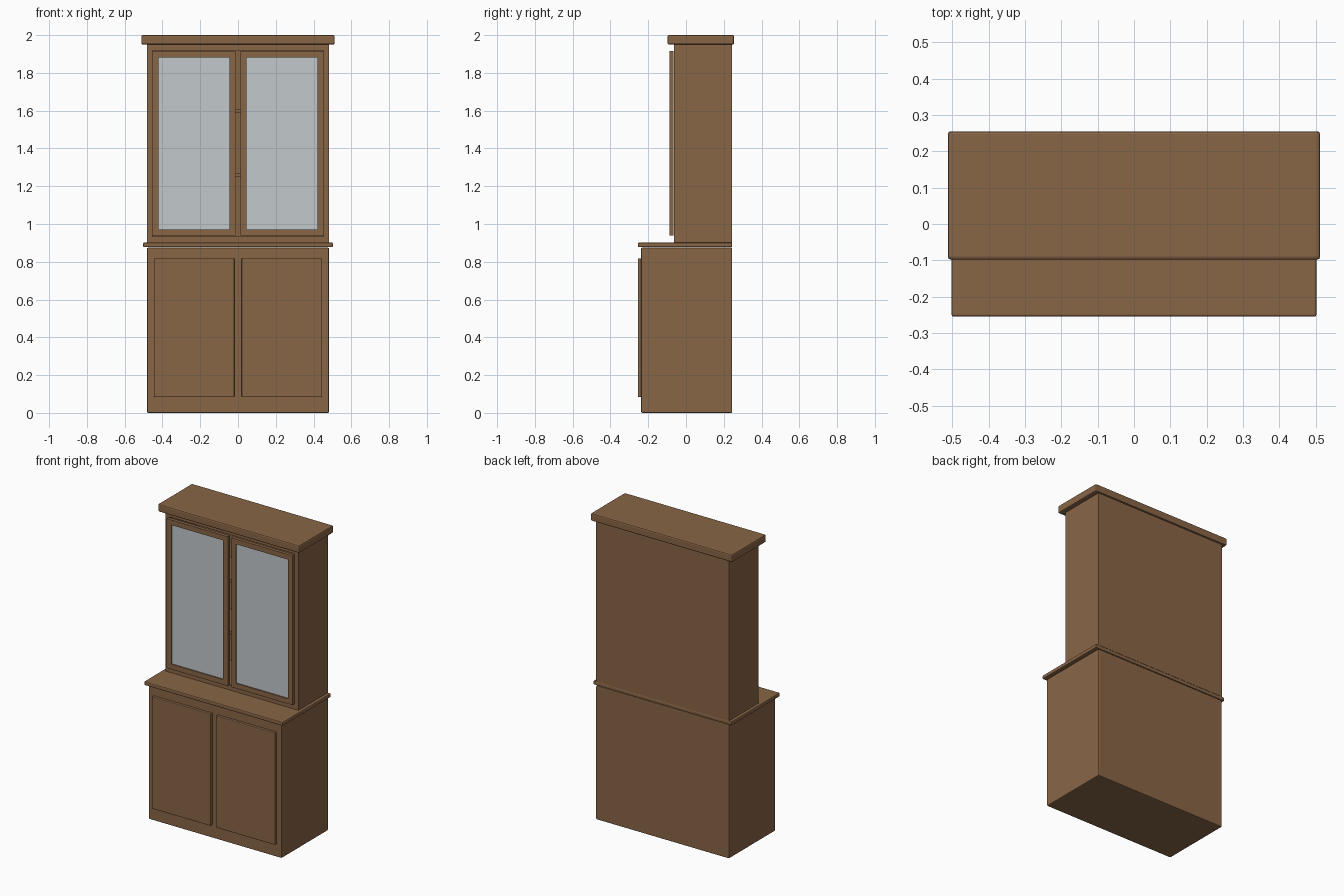
import bpy
import bmesh
from mathutils import Vector

if "Cube" in bpy.data.objects:
    bpy.data.objects.remove(bpy.data.objects["Cube"], do_unlink=True)


def make_material(name, color):
    mat = bpy.data.materials.new(name)
    mat.use_nodes = True
    mat.diffuse_color = color
    mat.node_tree.nodes["Principled BSDF"].inputs["Base Color"].default_value = color
    return mat


wood = make_material("warm brown wood", (0.25, 0.132, 0.062, 1))
glass = make_material("pale grey glass", (0.54, 0.58, 0.60, 1))


def box(name, xs, ys, zs, mat=wood, bevel=0.0):
    """Box spanning the given ranges, with optional softened edges."""
    low, high = (Vector(p) for p in zip(xs, ys, zs))
    bm = bmesh.new()
    bmesh.ops.create_cube(bm, size=1)
    bmesh.ops.scale(bm, vec=high - low, verts=bm.verts)
    bmesh.ops.translate(bm, vec=(low + high) / 2, verts=bm.verts)
    mesh = bpy.data.meshes.new(name)
    bm.to_mesh(mesh)
    bm.free()
    mesh.materials.append(mat)
    obj = bpy.data.objects.new(name, mesh)
    bpy.context.collection.objects.link(obj)
    if bevel:
        mod = obj.modifiers.new("soft edges", "BEVEL")
        mod.width = bevel
        mod.segments = 2
    return obj


def span(a, b, side):
    """Range on one side of the centre line, in rising order."""
    return sorted((a * side, b * side))


BACK = 0.244
HALF = 0.482
UPPER_FRONT = -0.063

# Lower cabinet, counter and crown
box("base_cabinet", (-HALF, HALF), (-0.237, BACK), (0, 0.875), bevel=0.006)
box("counter", (-0.502, 0.502), (-0.255, BACK), (0.877, 0.902), bevel=0.006)
box("crown", (-0.512, 0.512), (-0.098, 0.255), (1.95, 2.0), bevel=0.008)

# Upper cabinet, open at the front behind its doors
inner = HALF - 0.03
box("upper_back", (-inner, inner), (BACK - 0.02, BACK), (0.9, 1.952))
box("upper_floor", (-inner, inner), (UPPER_FRONT, BACK - 0.02), (0.9, 0.935))
box("upper_ceiling", (-inner, inner), (UPPER_FRONT, BACK - 0.02), (1.918, 1.952))
for i, z in enumerate((1.25, 1.59)):
    box(f"shelf_{i + 1}", (-inner, inner), (-0.03, BACK - 0.02), (z, z + 0.02))

for side, label in ((1, "left"), (-1, "right")):
    box(f"upper_side_{label}", span(inner, HALF, side),
        (UPPER_FRONT, BACK), (0.9, 1.952))

    # Solid lower door
    box(f"lower_door_{label}", span(0.019, 0.446, side),
        (-0.255, -0.235), (0.084, 0.818), bevel=0.004)

    # Glazed upper door: two stiles, two rails and a pane
    depth = (-0.087, -0.065)
    for part, a, b in (("inner", 0.013, 0.046), ("outer", 0.422, 0.455)):
        box(f"door_{part}_stile_{label}", span(a, b, side), depth, (0.938, 1.915))
    for part, a, b in (("bottom", 0.938, 0.971), ("top", 1.882, 1.915)):
        box(f"door_{part}_rail_{label}", span(0.046, 0.422, side), depth, (a, b))
    box(f"glass_pane_{label}", span(0.044, 0.424, side),
        (-0.079, -0.073), (0.969, 1.884), mat=glass)
